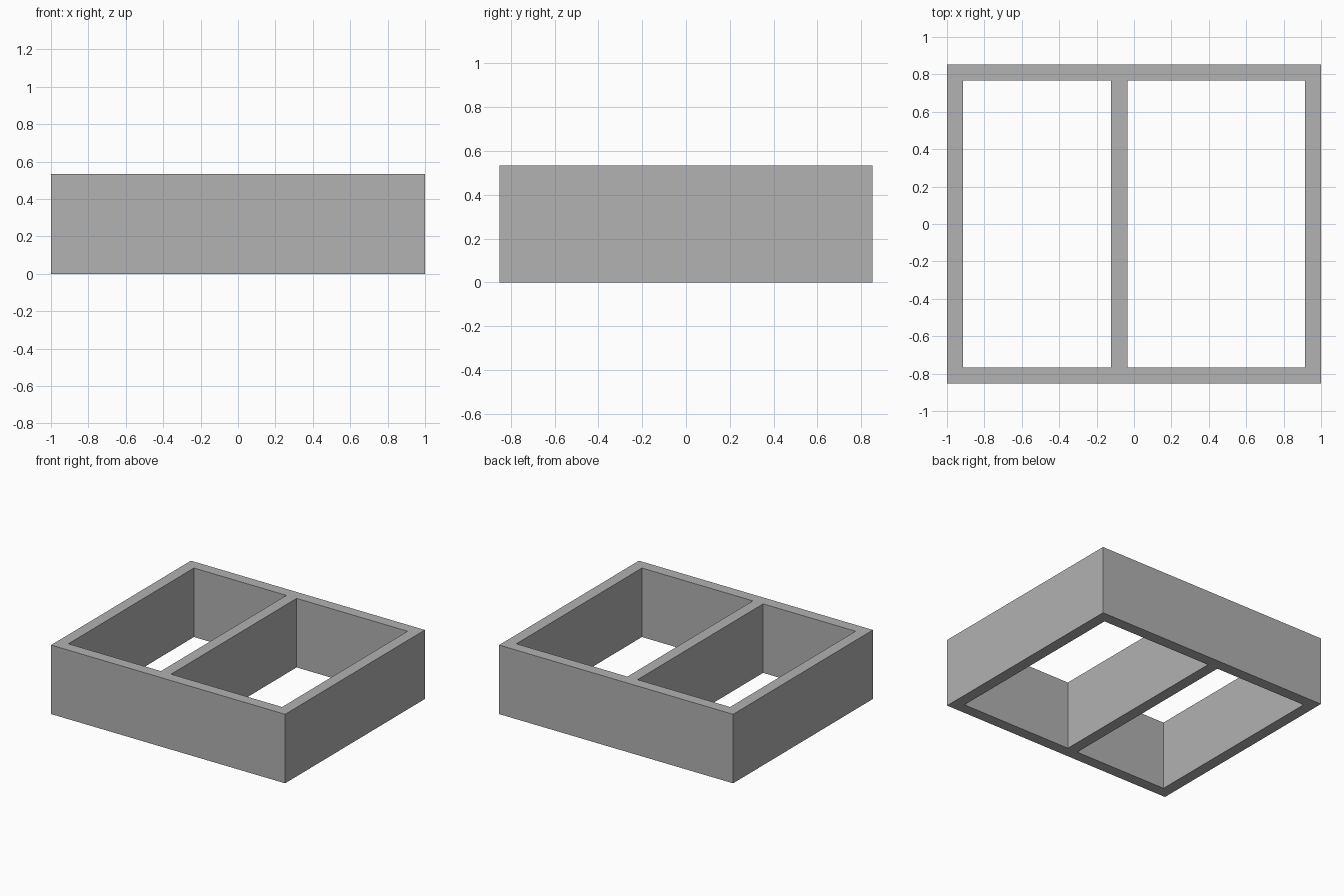
import bpy
import bmesh

cube = bpy.data.objects.get("Cube")
if cube:
    bpy.data.objects.remove(cube, do_unlink=True)

HEIGHT = 0.533
WALL = 0.087
HALF_X, HALF_Y = 1.0, 0.853
DIVIDER_X = -0.079  # centre of the off-centre dividing wall

# Single grey material
grey = bpy.data.materials.new("plain grey")
grey.use_nodes = True
colour = (0.445, 0.445, 0.445, 1)
grey.diffuse_color = colour
grey.node_tree.nodes["Principled BSDF"].inputs["Base Color"].default_value = colour

# Floor plan: grid lines where walls begin and end
xs = [-HALF_X, -HALF_X + WALL, DIVIDER_X - WALL / 2,
      DIVIDER_X + WALL / 2, HALF_X - WALL, HALF_X]
ys = [-HALF_Y, -HALF_Y + WALL, HALF_Y - WALL, HALF_Y]

bm = bmesh.new()
grid = [[bm.verts.new((x, y, 0)) for y in ys] for x in xs]
for i in range(len(xs) - 1):
    for j in range(len(ys) - 1):
        # The two compartments stay open
        if j == 1 and i in (1, 3):
            continue
        bm.faces.new((grid[i][j], grid[i + 1][j],
                      grid[i + 1][j + 1], grid[i][j + 1]))

# Raise the plan into walls
raised = bmesh.ops.extrude_face_region(bm, geom=bm.faces[:], use_keep_orig=True)
top = [g for g in raised["geom"] if isinstance(g, bmesh.types.BMVert)]
bmesh.ops.translate(bm, verts=top, vec=(0, 0, HEIGHT))
bmesh.ops.recalc_face_normals(bm, faces=bm.faces[:])

mesh = bpy.data.meshes.new("divided_frame")
bm.to_mesh(mesh)
bm.free()
mesh.materials.append(grey)
frame = bpy.data.objects.new("divided_frame", mesh)
bpy.context.collection.objects.link(frame)
